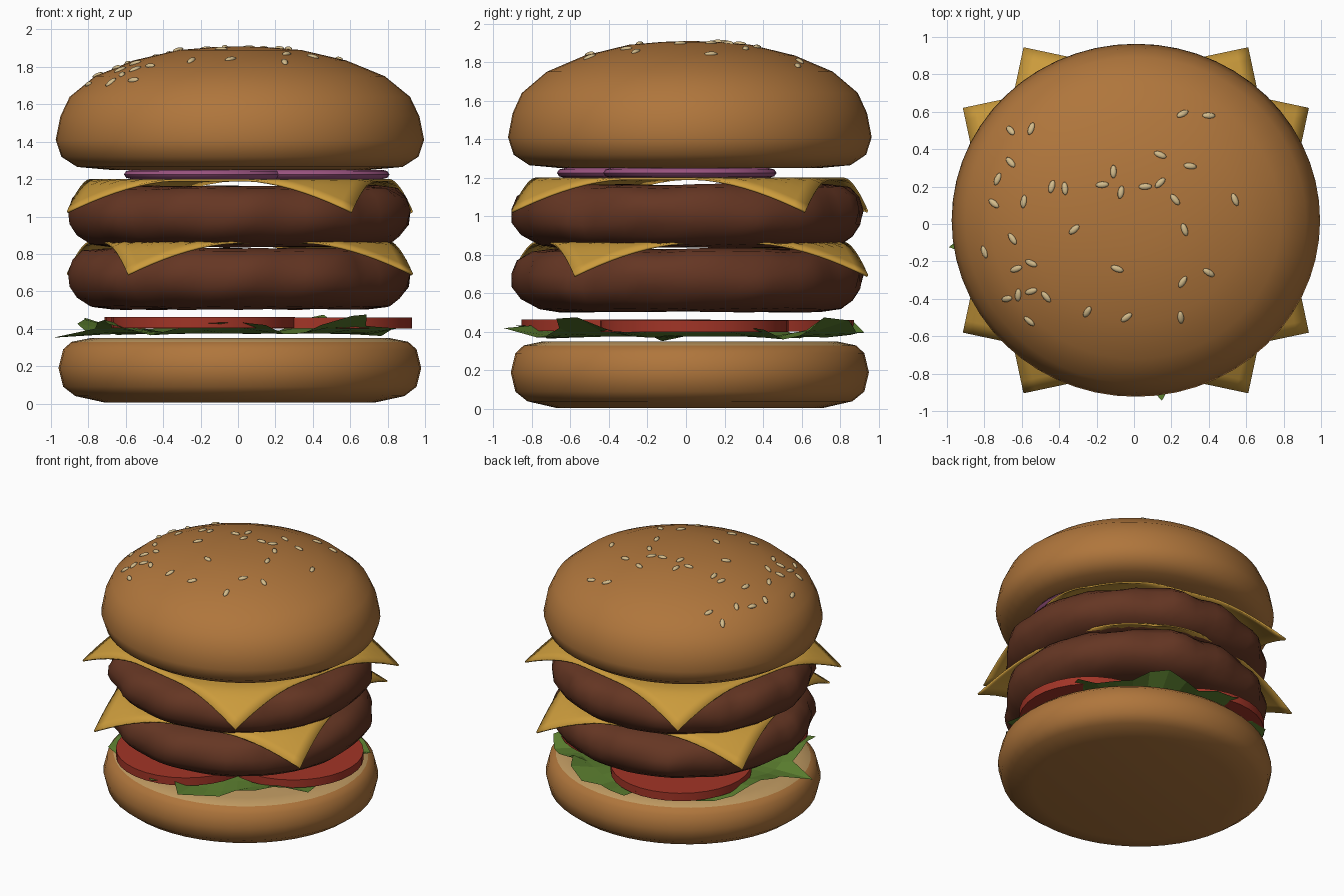
import bpy, bmesh, math, random
from mathutils import Vector, Matrix, noise

if "Cube" in bpy.data.objects:
    bpy.data.objects.remove(bpy.data.objects["Cube"])

random.seed(4)
CX, CY = 0.01, 0.02   # burger axis


def material(name, rgb):
    m = bpy.data.materials.new(name)
    m.diffuse_color = (*rgb, 1)
    m.use_nodes = True
    m.node_tree.nodes["Principled BSDF"].inputs["Base Color"].default_value = m.diffuse_color
    return m


CRUST = material("crust", (0.43, 0.18, 0.045))
CRUMB = material("crumb", (0.52, 0.32, 0.12))
MEAT = material("meat", (0.13, 0.037, 0.017))
CHEESE = material("cheese", (0.60, 0.33, 0.045))
TOMATO = material("tomato", (0.36, 0.035, 0.02))
LEAF = material("leaf", (0.11, 0.22, 0.03))
ONION = material("onion", (0.33, 0.09, 0.22))
SEED = material("seed", (0.65, 0.50, 0.26))


def finish(bm, name, mats, angle=None):
    bmesh.ops.recalc_face_normals(bm, faces=bm.faces)
    me = bpy.data.meshes.new(name)
    bm.to_mesh(me)
    bm.free()
    for m in mats:
        me.materials.append(m)
    if angle:
        me.shade_smooth()
        me.set_sharp_from_angle(angle=math.radians(angle))
    ob = bpy.data.objects.new(name, me)
    bpy.context.collection.objects.link(ob)
    return ob


def lathe(profile, segs, sy=1.0):
    """Closed solid of revolution from (radius, z) points, bottom to top."""
    bm = bmesh.new()
    rings = []
    for r, z in profile:
        if r == 0:
            rings.append([bm.verts.new((CX, CY, z))] * segs)
        else:
            rings.append([bm.verts.new((CX + r * math.cos(a), CY + r * sy * math.sin(a), z))
                          for a in (2 * math.pi * i / segs for i in range(segs))])
    for lo, hi in zip(rings, rings[1:]):
        for i in range(segs):
            j = (i + 1) % segs
            bm.faces.new(dict.fromkeys((lo[i], lo[j], hi[j], hi[i])))
    return bm


# Buns
bottom = [(0, 0.005), (0.72, 0.005), (0.88, 0.04), (0.945, 0.09), (0.97, 0.19),
          (0.945, 0.29), (0.90, 0.33), (0.80, 0.35), (0, 0.35)]
top = [(0, 1.25), (0.70, 1.25), (0.87, 1.265), (0.955, 1.32), (0.985, 1.41), (0.96, 1.535),
       (0.91, 1.64), (0.775, 1.75), (0.57, 1.834), (0.33, 1.89), (0.15, 1.905), (0, 1.91)]
bm = lathe(bottom, 48, 0.958)
bm.faces.ensure_lookup_table()
for f in bm.faces:
    if f.calc_center_median().z > 0.33:
        f.material_index = 1
finish(bm, "bottom_bun", [CRUST, CRUMB], 60)
finish(lathe(top, 56, 0.958), "top_bun", [CRUST], 60)


# Patties with lumpy sides
def patty(name, z0):
    prof = [(0, 0), (0.45, 0), (0.70, 0.0), (0.80, 0.015), (0.87, 0.06), (0.91, 0.12),
            (0.915, 0.19), (0.89, 0.26), (0.83, 0.31), (0.72, 0.325), (0.45, 0.325), (0, 0.325)]
    bm = lathe([(r, z0 + z) for r, z in prof], 64, 0.985)
    for v in bm.verts:
        d = Vector((v.co.x - CX, v.co.y - CY, 0))
        if d.length > 0.6:
            n = noise.noise(Vector((v.co.x, v.co.y, (v.co.z - z0) * 0.8)) * 5)
            v.co += d.normalized() * n * 0.045
            v.co.z += n * 0.012
    finish(bm, name, [MEAT], 60)


patty("lower_patty", 0.505)
patty("upper_patty", 0.838)


# Cheese slices with drooping corners
def cheese(name, z, turn, half=0.78, n=24):
    bm = bmesh.new()
    bmesh.ops.create_grid(bm, x_segments=n, y_segments=n, size=half)
    for v in bm.verts:
        t = max(0, (v.co.xy.length - 0.81) / 0.29)
        v.co.z = z - 0.17 * t ** 1.15
    bmesh.ops.rotate(bm, verts=bm.verts, matrix=Matrix.Rotation(math.radians(turn), 3, 'Z'))
    bmesh.ops.translate(bm, verts=bm.verts, vec=(CX, CY, 0))
    ob = finish(bm, name, [CHEESE], 40)
    mod = ob.modifiers.new("thickness", 'SOLIDIFY')
    mod.thickness = 0.012
    mod.offset = -1


cheese("lower_cheese", 0.867, 12)
cheese("upper_cheese", 1.20, -12)

# Tomato slices
for i in range(3):
    a = math.radians(120 * i + 3)
    bm = bmesh.new()
    pos = (CX + 0.43 * math.cos(a), CY + 0.43 * math.sin(a), 0.43 + 0.002 * i)
    bmesh.ops.create_cone(bm, cap_ends=True, segments=32, radius1=0.49, radius2=0.49,
                          depth=0.06, matrix=Matrix.Translation(pos))
    finish(bm, f"tomato_slice_{i + 1}", [TOMATO], 40)

# Onion rings
for i, (x, y, r) in enumerate([(0.36, 0.02, 0.45), (-0.18, -0.24, 0.43)]):
    bm = bmesh.new()
    rows = []
    for k in range(40):
        a = 2 * math.pi * k / 40
        row = []
        for m in range(8):
            b = 2 * math.pi * m / 8
            rr = r - 0.04 + 0.04 * math.cos(b)
            row.append(bm.verts.new((x + rr * math.cos(a), y + rr * math.sin(a),
                                     1.225 + 0.025 * math.sin(b))))
        rows.append(row)
    for k in range(40):
        p, q = rows[k], rows[(k + 1) % 40]
        for m in range(8):
            bm.faces.new((p[m], q[m], q[(m + 1) % 8], p[(m + 1) % 8]))
    finish(bm, f"onion_ring_{i + 1}", [ONION], 60)

# Lettuce: ragged, ruffled sheet
SEG = 44
bm = lathe([(0.85, 0.40), (0.72, 0.39), (0.55, 0.375), (0.3, 0.375), (0, 0.375)], SEG)
bm.verts.ensure_lookup_table()
for i in range(SEG):
    a = 2 * math.pi * i / SEG
    wave = math.sin(7 * a + 0.6)
    rim, mid = bm.verts[i], bm.verts[SEG + i]
    r = random.uniform(0.80, 0.93)
    if i == 23:
        r = 1.01      # left tip
    if i == 34:
        r = 0.975     # front tip
    rim.co = (CX + r * math.cos(a), CY + r * math.sin(a),
              0.415 + 0.04 * wave + random.uniform(-0.025, 0.025))
    mid.co.z += 0.02 * wave
finish(bm, "lettuce", [LEAF])


# Sesame seeds resting on the bun, from their top-view positions
def bun_height(r):
    for (r1, z1), (r0, z0) in zip(top[5:], top[6:]):
        if r0 <= r <= r1:
            return z0 + (z1 - z0) * (r - r0) / (r1 - r0), math.atan2(z0 - z1, r1 - r0)
    return top[5][1], 1.2


spots = [(.26, .59), (.40, .58), (-.66, .50), (-.55, .51), (-.66, .33), (-.73, .24), (-.75, .11),
         (-.59, .12), (-.44, .20), (-.37, .19), (-.17, .21), (-.11, .28), (-.07, .17), (.06, .20),
         (.14, .37), (.14, .22), (.30, .31), (.22, .13), (.54, .13), (.27, -.03), (-.32, -.03),
         (-.65, -.08), (-.80, -.15), (-.63, -.24), (-.55, -.21), (-.09, -.24), (.26, -.31),
         (.40, -.26), (-.62, -.38), (-.55, -.36), (-.47, -.39), (-.25, -.47), (-.04, -.50),
         (.25, -.50), (-.56, -.52), (-.68, -.40)]
bm = bmesh.new()
for x, y in spots:
    d = Vector((x - CX, (y - CY) / 0.958, 0))
    z, slope = bun_height(d.length)
    normal = d.normalized() * math.sin(slope) + Vector((0, 0, math.cos(slope)))
    rot = normal.to_track_quat('Z', 'Y').to_matrix().to_4x4()
    mat = (Matrix.Translation((x, y, z + 0.002)) @ rot
           @ Matrix.Rotation(random.uniform(0, math.pi), 4, 'Z')
           @ Matrix.Diagonal((0.036, 0.017, 0.012, 1)))
    bmesh.ops.create_uvsphere(bm, u_segments=10, v_segments=6, radius=1, matrix=mat)
finish(bm, "sesame_seeds", [SEED], 80)
